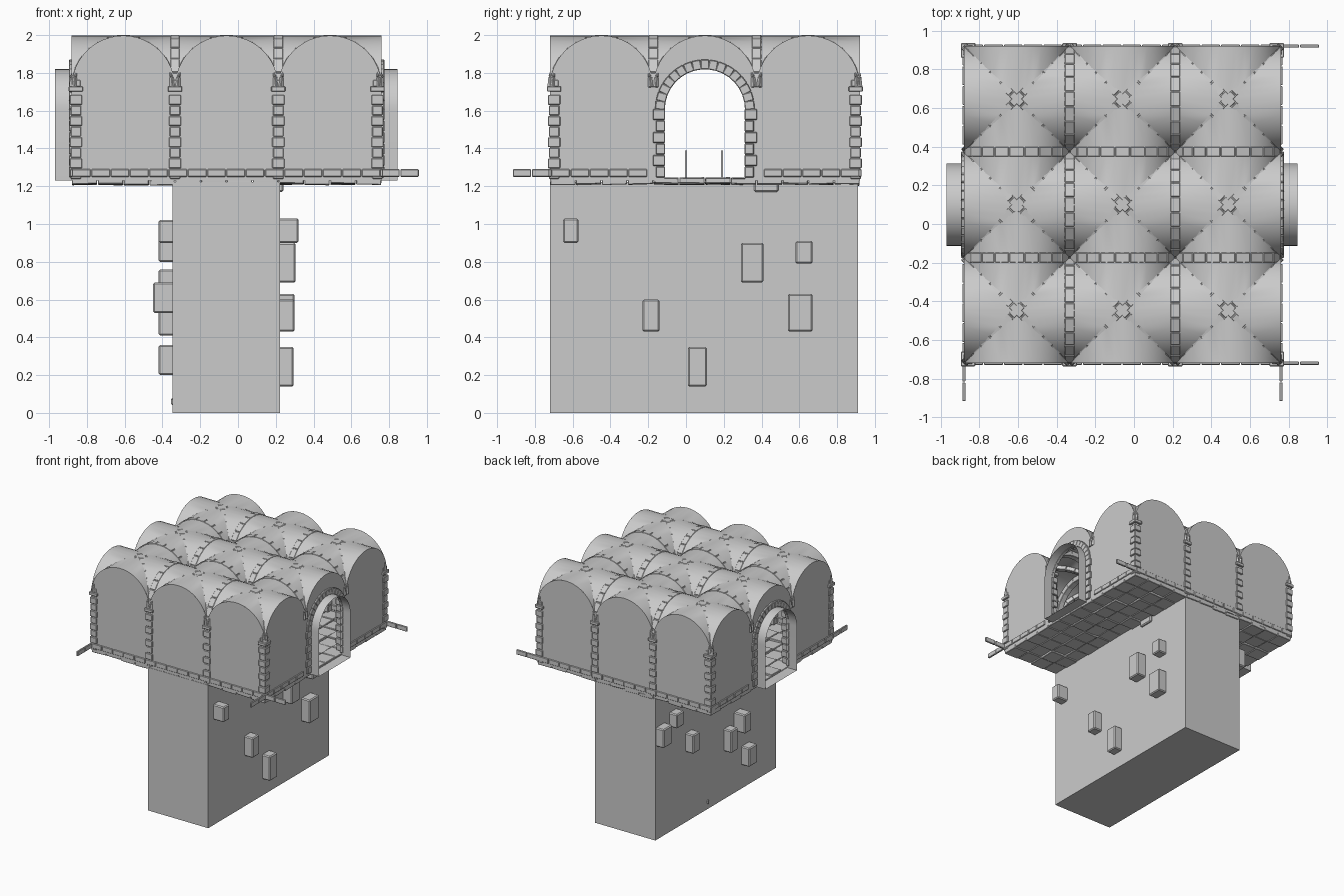
import bpy, bmesh, random
from math import sin, cos, pi, sqrt, radians
from mathutils import Vector, Matrix

if "Cube" in bpy.data.objects:
    bpy.data.objects.remove(bpy.data.objects["Cube"])

random.seed(4)
CX, CY, B, R = -0.06, 0.10, 0.547, 0.2735
SPRING, FLOOR = 1.724, 1.23
X0, X1, Y0, Y1 = CX - 1.5*B, CX + 1.5*B, CY - 1.5*B, CY + 1.5*B


def finish(bm, name, bevel=0.0, smooth=False):
    if smooth:
        bmesh.ops.remove_doubles(bm, verts=bm.verts, dist=1e-4)
    bmesh.ops.recalc_face_normals(bm, faces=bm.faces)
    me = bpy.data.meshes.new(name)
    bm.to_mesh(me)
    bm.free()
    ob = bpy.data.objects.new(name, me)
    bpy.context.collection.objects.link(ob)
    if bevel:
        m = ob.modifiers.new("bevel", 'BEVEL')
        m.width, m.segments = bevel, 1
    if smooth:
        bpy.ops.object.select_all(action='DESELECT')
        ob.select_set(True)
        bpy.context.view_layer.objects.active = ob
        bpy.ops.object.shade_smooth_by_angle(angle=radians(30))
    return ob


def box(bm, c, s, rot=None):
    m = Matrix.Translation(c) @ (rot or Matrix()) @ Matrix.Diagonal((*s, 1))
    bmesh.ops.create_cube(bm, size=1, matrix=m)


def span(bm, x, y, z):
    box(bm, [(a + b)/2 for a, b in (x, y, z)], [b - a for a, b in (x, y, z)])


def face(bm, pts):
    bm.faces.new([bm.verts.new(p) for p in pts])


def arch_blocks(bm, c, d, a, h, n, width, depth):
    # stone blocks along a half ellipse whose outer edge has radii a, h
    d = Vector(d).normalized()
    side = d.cross(Vector((0, 0, 1)))
    def at(t):
        return Vector(c) + d*(a*cos(t)) + Vector((0, 0, h*sin(t)))
    for i in range(n):
        p, q = at(pi*i/n), at(pi*(i + 1)/n)
        t = (q - p).normalized()
        out = side.cross(t).normalized()
        mid = at(pi*(i + .5)/n)
        if out.dot(mid - Vector(c)) < 0:
            out = -out
        rot = Matrix((t, side, out)).transposed().to_4x4()
        box(bm, mid - out*depth/2, ((q - p).length*0.95, width, depth), rot)


def profile(r, spring, n=24):
    # doorway outline: foot, round arch, foot
    arc = [(r*cos(pi*i/n), spring + r*sin(pi*i/n)) for i in range(n + 1)]
    return [(r, FLOOR)] + arc + [(-r, FLOOR)]


# Tall base with scattered stones on its two long sides
bm = bmesh.new()
span(bm, (-.347, .223), (Y0, .91), (0, 1.222))
finish(bm, "base_wall")
bm = bmesh.new()
for y0, y1, z0, z1, x in ((-.65, -.57, .90, 1.03, .32), (.29, .41, .69, .90, .305),
                          (.58, .67, .79, .91, .30), (.54, .67, .43, .63, .30),
                          (-.23, -.14, .43, .60, .30), (.01, .11, .14, .35, .295),
                          (.36, .49, 1.17, 1.24, .24)):
    span(bm, (.21, x), (y0, y1), (z0, z1))
for y, w, z0, z1, x in ((.84, .12, .80, .96, -.42), (.67, .10, .90, 1.02, -.42),
                        (.455, .09, .60, .76, -.42), (-.06, .09, .41, .60, -.42),
                        (-.20, .09, .53, .69, -.45), (-.31, .11, .20, .36, -.42),
                        (.20, .02, .04, .08, -.355)):
    span(bm, (x, -.33), (y - w/2, y + w/2), (z0, z1))
finish(bm, "base_stones", .008)

# Floor of slightly uneven slabs
bm = bmesh.new()
N = 12
T = 3*B/N
for i in range(N):
    for j in range(N):
        tilt = Matrix.Rotation(random.uniform(-.04, .04), 4, 'X') @ \
            Matrix.Rotation(random.uniform(-.04, .04), 4, 'Y')
        box(bm, (X0 + (i + .5)*T, Y0 + (j + .5)*T, 1.226 + random.uniform(-.006, .006)),
            (T*.97, T*.97, .028), tilt)
finish(bm, "floor_slabs", .003)

# Groin vaults: two crossing half cylinders per bay
bm = bmesh.new()
S = 20
RV = .2735
for bi in (-1, 0, 1):
    for bj in (-1, 0, 1):
        for swap in (0, 1):
            for sg in (-1, 1):
                for k in range(S):
                    pts = []
                    for t, edge in ((k, 0), (k + 1, 0), (k + 1, 1), (k, 1)):
                        u, z = -RV*cos(pi*t/S), RV*sin(pi*t/S)
                        v = sg*(RV if edge else abs(u))
                        p = (v, u) if swap else (u, v)
                        q = Vector((CX + bi*B + p[0], CY + bj*B + p[1], SPRING + z))
                        if all((q - o).length > 1e-5 for o in pts):
                            pts.append(q)
                    if len(pts) > 2:
                        face(bm, pts)
finish(bm, "groin_vaults", smooth=True)

# Walls: arched panels all round, doorway panels mid left and mid right
bm = bmesh.new()
wall, door = profile(R, SPRING), profile(.213, 1.607)
for k in (-1, 0, 1):
    for y in (Y0, Y1):
        face(bm, [(CX + k*B + u, y, z) for u, z in wall])
    for x in (X0, X1):
        if k:
            face(bm, [(x, CY + k*B + u, z) for u, z in wall])
        else:
            for i in range(len(wall) - 1):
                face(bm, [(x, CY + u, z) for u, z in
                          (wall[i], wall[i + 1], door[i + 1], door[i])])
finish(bm, "walls")

# Short door tunnels
bm = bmesh.new()
for x, e in ((X0, -.97), (X1, .845)):
    for i in range(len(door)):
        (u, z), (v, w) = door[i], door[(i + 1) % len(door)]
        face(bm, [(x, CY + u, z), (e, CY + u, z), (e, CY + v, w), (x, CY + v, w)])
finish(bm, "door_tunnels", smooth=True)

# Door surrounds: jamb blocks and voussoirs
bm = bmesh.new()
for x in (X0, X1):
    arch_blocks(bm, (x, CY, 1.607), (0, 1, 0), .263, .263, 17, .03, .052)
    for s in (-1, 1):
        for k in range(6):
            w = .066 if k % 2 else .05
            box(bm, (x, CY + s*(.21 + w/2), 1.275 + k*.061), (.03, w, .057))
finish(bm, "door_surrounds", .004)

# Piers of stacked blocks with capitals, on every bay corner
bm = bmesh.new()
for i in range(4):
    for j in range(4):
        inset = .045 if (i in (0, 3) and j in (1, 2)) else .022
        x = X0 + i*B + {0: inset, 3: -inset}.get(i, 0)
        y = Y0 + j*B + {0: .022, 3: -.022}.get(j, 0)
        for k in range(8):
            w = .066 if k % 2 else .056
            box(bm, (x, y, 1.265 + k*.056), (w, w, .052))
        box(bm, (x, y, 1.715), (.076, .076, .028))
        box(bm, (x, y, 1.745), (.05, .05, .035))
finish(bm, "piers", .004)

# Transverse ribs between bays and diagonal ribs under the groins
bm = bmesh.new()
dg = bmesh.new()
for k in (-1, 0, 1):
    for s in (-.5, .5):
        arch_blocks(bm, (CX + s*B, CY + k*B, SPRING), (0, 1, 0), R + .002, R + .002, 11, .05, .045)
        arch_blocks(bm, (CX + k*B, CY + s*B, SPRING), (1, 0, 0), R + .002, R + .002, 11, .05, .045)
    for m in (-1, 0, 1):
        for s in (-1, 1):
            arch_blocks(dg, (CX + k*B, CY + m*B, SPRING), (1, s, 0),
                        R*sqrt(2), R + .001, 15, .04, .035)
finish(bm, "transverse_ribs", .003)
finish(dg, "diagonal_ribs", .003)

# Plinth course, running on past the corners
bm = bmesh.new()
L = 1.84/18
for k in range(18):
    for y in (Y0, Y1):
        box(bm, (X0 + (k + .5)*L, y, 1.27), (L*.95, .016, .04))
    y = Y1 - (k + .5)*L
    if not -.16 < y < .36:
        for x in (X0, X1):
            box(bm, (x, y, 1.27), (.016, L*.95, .04))
finish(bm, "plinth_course", .003)

# Thin upright stakes seen inside the doorway
bm = bmesh.new()
for y in (0, .19):
    span(bm, (CX - .04, CX + .04), (y - .005, y + .005), (1.235, 1.39))
finish(bm, "floor_stakes")
